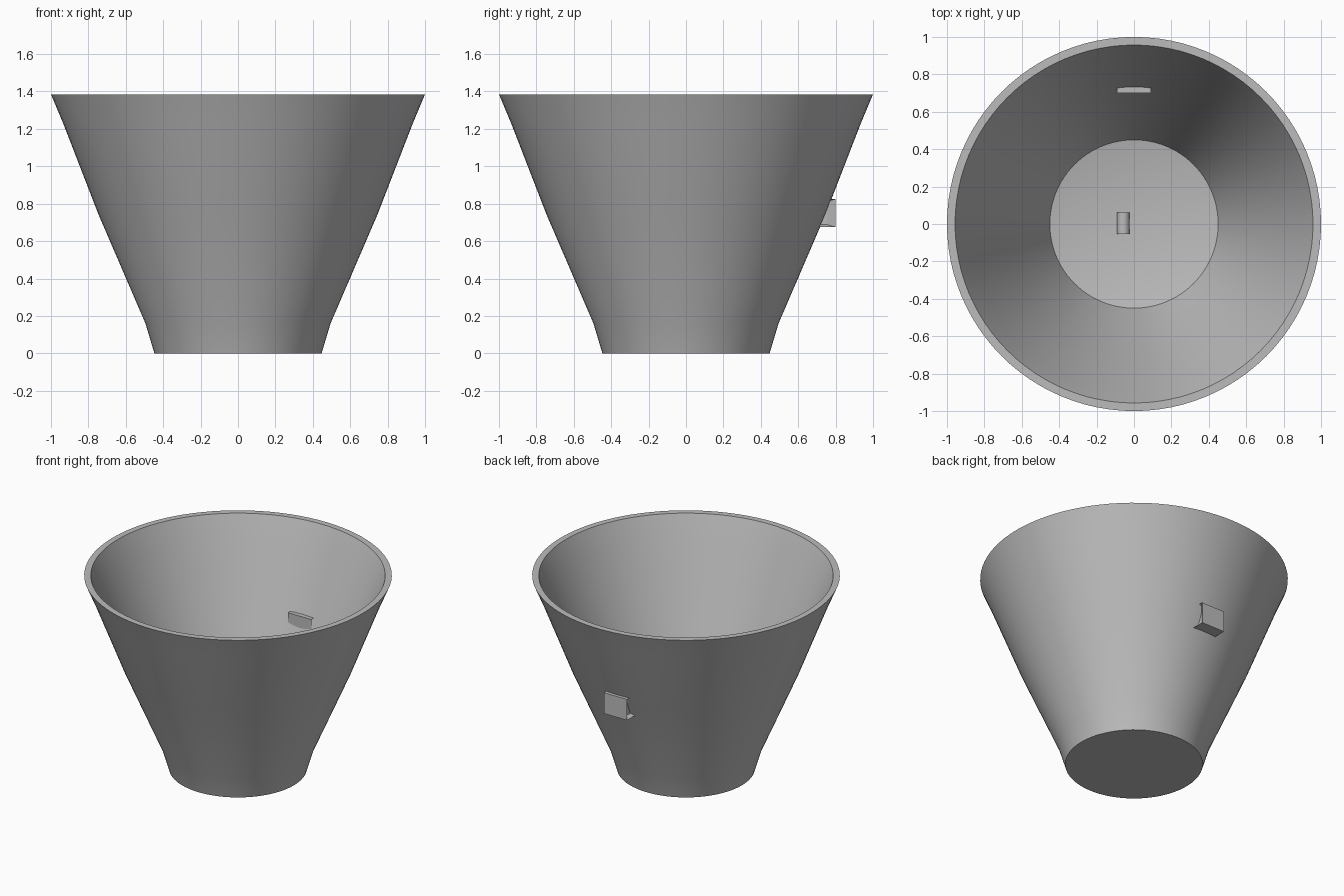
import bpy, bmesh, math
from mathutils import Matrix

cube = bpy.data.objects.get("Cube")
if cube:
    bpy.data.objects.remove(cube, do_unlink=True)

grey = bpy.data.materials.new("warm grey")
grey.use_nodes = True
colour = (0.5, 0.5, 0.5, 1)
grey.diffuse_color = colour
grey.node_tree.nodes["Principled BSDF"].inputs["Base Color"].default_value = colour


def finish(name, bm, smooth=True):
    bmesh.ops.recalc_face_normals(bm, faces=bm.faces)
    mesh = bpy.data.meshes.new(name)
    bm.to_mesh(mesh)
    bm.free()
    mesh.materials.append(grey)
    obj = bpy.data.objects.new(name, mesh)
    bpy.context.collection.objects.link(obj)
    if smooth:
        bpy.ops.object.select_all(action='DESELECT')
        obj.select_set(True)
        bpy.context.view_layer.objects.active = obj
        bpy.ops.object.shade_smooth_by_angle(angle=math.radians(30))
    return obj


# Tapered shade: closed profile spun around z, outer wall, rim, inner wall, dished floor
profile = [(0, 0), (0.447, 0), (0.495, 0.16), (0.745, 0.74), (0.935, 1.23), (1.0, 1.385),
           (0.957, 1.385), (0.89, 1.23), (0.70, 0.74), (0.45, 0.16), (0, 0.07)]
bm = bmesh.new()
verts = [bm.verts.new((r, 0, z)) for r, z in profile]
edges = [bm.edges.new(pair) for pair in zip(verts, verts[1:])]
bmesh.ops.spin(bm, geom=verts + edges, cent=(0, 0, 0), axis=(0, 0, 1),
               angle=math.tau, steps=96, use_duplicate=False)
bmesh.ops.remove_doubles(bm, verts=bm.verts, dist=0.0005)
finish("shade_shell", bm)

# Socket block through the back wall, with a shallow pocket in each end
bm = bmesh.new()
bmesh.ops.create_cube(bm, size=1, matrix=Matrix.Translation((0, 0.75, 0.75))
                      @ Matrix.Diagonal((0.184, 0.10, 0.15, 1)))
bm.normal_update()
ends = [f for f in bm.faces if abs(f.normal.x) > 0.9]
bmesh.ops.inset_individual(bm, faces=ends, thickness=0.018)
for face in ends:
    side = math.copysign(1, face.normal.x)
    for v in face.verts:
        v.co.x -= side * 0.03
        v.co.y = min(v.co.y, 0.755)
finish("back_socket", bm, smooth=False)

# Small rounded fitting lying on the floor
bm = bmesh.new()
bmesh.ops.create_cone(bm, cap_ends=True, segments=32, radius1=0.033, radius2=0.033, depth=0.115,
                      matrix=Matrix.Translation((-0.057, 0.003, 0.10))
                      @ Matrix.Rotation(math.pi / 2, 4, 'X'))
finish("floor_fitting", bm)
